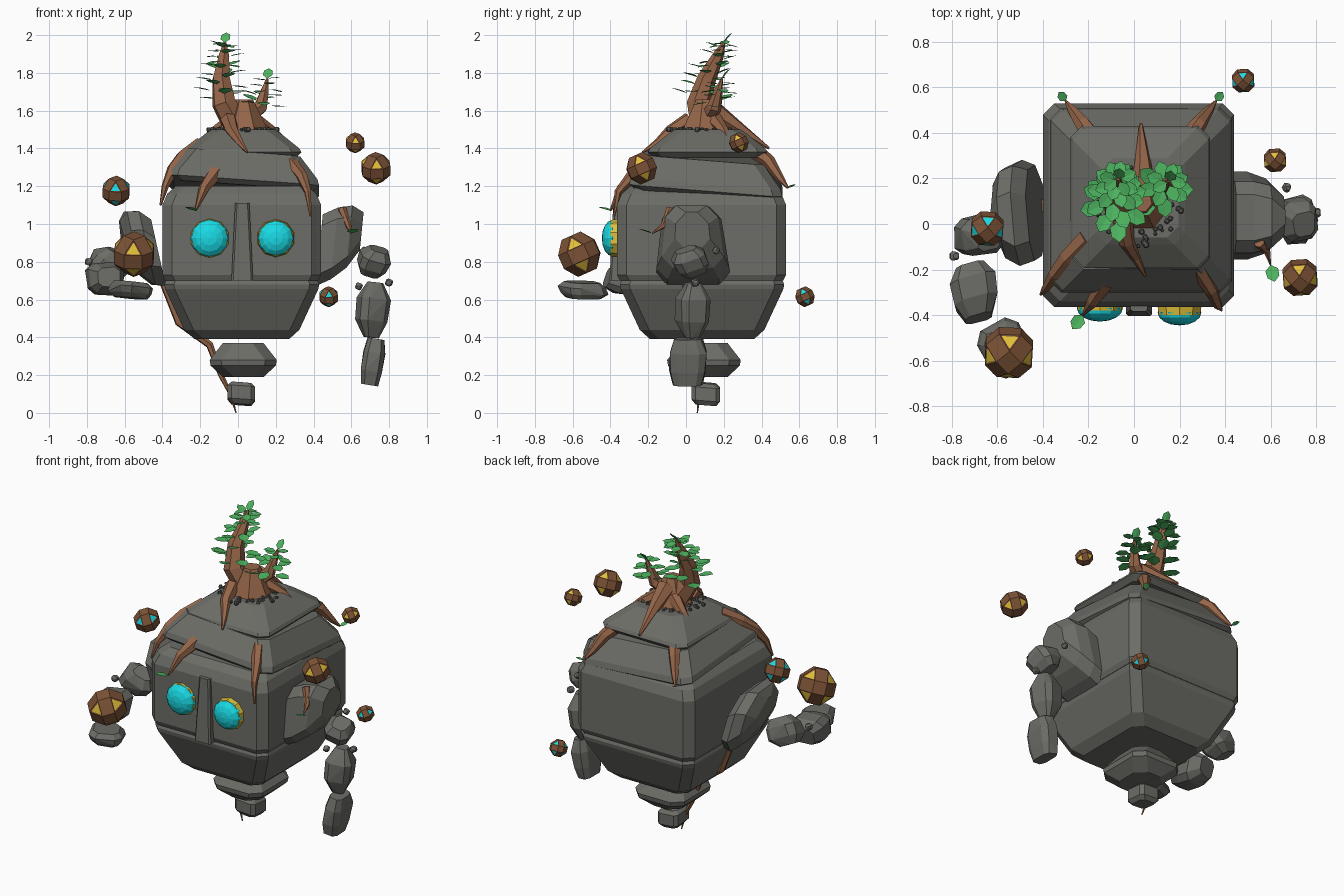
import bpy, bmesh, math, random
from mathutils import Vector, Matrix, Euler

if "Cube" in bpy.data.objects:
    bpy.data.objects.remove(bpy.data.objects["Cube"])

random.seed(4)

def material(name, r, g, b):
    m = bpy.data.materials.new(name)
    m.diffuse_color = (r, g, b, 1)
    m.use_nodes = True
    m.node_tree.nodes["Principled BSDF"].inputs["Base Color"].default_value = m.diffuse_color
    return m

STONE = material("grey stone", 0.15, 0.15, 0.135)
GRAVEL = material("dark gravel", 0.09, 0.09, 0.085)
BARK = material("root brown", 0.3, 0.13, 0.066)
WOOD = material("dark wood", 0.2, 0.083, 0.037)
GOLD = material("gold", 0.75, 0.52, 0.04)
CYAN = material("cyan glow", 0.01, 0.7, 0.78)
GREEN = material("leaf green", 0.075, 0.45, 0.115)

def finish(bm, name, *mats, fix=True):
    if fix:
        bmesh.ops.recalc_face_normals(bm, faces=bm.faces)
    me = bpy.data.meshes.new(name)
    bm.to_mesh(me)
    bm.free()
    for m in mats:
        me.materials.append(m)
    ob = bpy.data.objects.new(name, me)
    bpy.context.collection.objects.link(ob)

def skin(bm, rings):
    """Join equal-length vertex rings and cap both ends."""
    n = len(rings[0])
    for a, b in zip(rings, rings[1:]):
        for i in range(n):
            bm.faces.new((a[i], a[(i + 1) % n], b[(i + 1) % n], b[i]))
    bm.faces.new(rings[0][::-1])
    bm.faces.new(rings[-1])

def block(name, box, levels, chamfer=.05, place=lambda x, y, z: (x, y, z)):
    """Stack of chamfered rectangles: the box outline inset at each (height, inset)."""
    x0, x1, y0, y1 = box
    cx, cy, hx, hy = (x0 + x1) / 2, (y0 + y1) / 2, (x1 - x0) / 2, (y1 - y0) / 2
    bm = bmesh.new()
    rings = []
    for z, inset in levels:
        a, b, c = hx - inset, hy - inset, chamfer
        ring = []
        for sx, sy in ((1, 1), (-1, 1), (-1, -1), (1, -1)):
            pair = [(cx + sx * a, cy + sy * (b - c)), (cx + sx * (a - c), cy + sy * b)]
            ring += pair if sx == sy else pair[::-1]
        rings.append([bm.verts.new(place(x, y, z)) for x, y in ring])
    skin(bm, rings)
    finish(bm, name, STONE)

def hull(bm, pts):
    r = bmesh.ops.convex_hull(bm, input=[bm.verts.new(p) for p in pts])
    inner = {g for g in r["geom_interior"] + r["geom_unused"] if isinstance(g, bmesh.types.BMVert)}
    bmesh.ops.delete(bm, geom=list(inner), context='VERTS')
    bmesh.ops.dissolve_limit(bm, angle_limit=0.08, verts=bm.verts, edges=bm.edges)

def rock(name, centre, size, rot=(0, 0, 0), taper=.6, mat=STONE):
    """Irregular chamfered stone fitted exactly to a box."""
    q, pts = Euler(rot), []
    for sx in (-1, 1):
        for sy in (-1, 1):
            for z, s in ((-1, taper), (-.4, 1), (.4, 1), (1, taper)):
                s *= random.uniform(.85, 1.05)
                for a, b in ((1, .6), (.6, 1)):
                    p = Vector((sx * s * a * size[0], sy * s * b * size[1], z * size[2]))
                    p.rotate(q)
                    pts.append(p)
    mn = [min(p[i] for p in pts) for i in range(3)]
    mx = [max(p[i] for p in pts) for i in range(3)]
    bm = bmesh.new()
    hull(bm, [[centre[i] + ((p[i] - mn[i]) / (mx[i] - mn[i]) - .5) * size[i] for i in range(3)] for p in pts])
    finish(bm, name, mat)

# --- body, from cap down to tail
tilted = lambda x, y, z: (x, y, z - .07 * x - .08 * (y - .1))
block("cap", (-.28, .335, -.2, .43), [(1.35, .03), (1.38, 0), (1.4, .01), (1.48, .11), (1.5, .14)])
block("brow_ring", (-.37, .43, -.3, .51), [(1.18, .03), (1.205, 0), (1.24, .01), (1.36, .1)], place=tilted)
block("head", (-.4, .44, -.365, .53), [(.7, .015), (.73, 0), (1.1, 0), (1.16, .025), (1.2, .07)])
block("jaw", (-.39, .43, -.35, .52), [(.39, .16), (.44, .105), (.655, .005), (.68, 0), (.705, .01)])
block("nose", (-.035, .08, -.405, -.3), [(.7, 0), (1.11, .02)], .01)
block("tail_stone", (-.15, .205, -.1, .29), [(.19, .07), (.25, .005), (.28, 0), (.37, .07)], .06)
block("tail_tip", (-.055, .09, .03, .18), [(.045, .02), (.07, 0), (.14, 0), (.16, .02)], .02, tilted)

# --- shoulders: the same stack laid on its side and sheared
block("right_shoulder", (-.15, .22, .68, 1.06), [(.43, 0), (.51, 0), (.59, .025), (.655, .09)], .06,
      lambda u, v, w: (w + .1 * (v - .87), u * (1.6 - .75 * v), v + .45 * (w - .45)))
block("left_shoulder", (-.17, .27, .67, 1.06), [(.42, .02), (.48, 0), (.55, .03), (.6, .1)], .1,
      lambda u, v, w: (-w - .12 * max(u, 0) - .22 * (v - .86), u + .12 - .14 * v, v + .4 * (w - .46)))

# --- eyes: gold rim and faceted dome; the right one stands further out
for name, x, r, y in (("left", -.15, .109, -.355), ("right", .2, .103, -.375)):
    turn = Matrix.Translation((x, y, .925)) @ Matrix.Rotation(math.pi / 2, 4, 'X')
    bm = bmesh.new()
    bmesh.ops.create_cone(bm, cap_ends=True, segments=10, radius1=r, radius2=r * .93, depth=.05, matrix=turn)
    finish(bm, name + "_eye_rim", GOLD)
    bm = bmesh.new()
    bmesh.ops.create_uvsphere(bm, u_segments=12, v_segments=8, radius=r * .93,
                              matrix=turn @ Matrix.Translation((0, 0, .015)) @ Matrix.Scale(.58, 4, (0, 0, 1)))
    finish(bm, name + "_eye", CYAN)

# --- floating arm stones, pebbles and gravel round the stump
rock("right_upper_arm", (.72, .02, .8), (.18, .2, .18), (.4, .3, .2))
rock("right_forearm", (.715, .035, .545), (.19, .19, .3), (0, .1, .3), .45)
rock("right_hand", (.715, .01, .27), (.13, .2, .26), (0, .15, 0), .8)
rock("left_upper_arm", (-.68, -.045, .78), (.22, .19, .2), (.3, .5, .2))
rock("left_forearm", (-.705, -.3, .71), (.21, .28, .18), (1.4, 0, .2))
rock("left_hand", (-.57, -.545, .65), (.24, .27, .1), (0, .1, .5), .8)
for i, p in enumerate([(-.79, -.14, .8), (.67, .16, .86), (.64, 0, .67), (.8, .05, .69)]):
    rock(f"arm_pebble_{i}", p, (.042,) * 3, (i, .4, 0))
for i in range(70):
    a, d, s = random.uniform(0, math.tau), random.uniform(.11, .19), random.uniform(.012, .028)
    rock(f"gravel_{i}", (.02 + d * math.cos(a), .09 + d * math.sin(a), 1.5), (s, s, s), (0, 0, a), mat=GRAVEL)

# --- floating wooden orbs with coloured triangular insets
def orb(name, c, r, glow):
    bm = bmesh.new()
    hull(bm, [[s[i] * (1 if i == axis else .36) for i in range(3)] for axis in range(3)
              for s in [(x, y, z) for x in (-1, 1) for y in (-1, 1) for z in (-1, 1)]])
    bm.normal_update()
    tris = [f for f in bm.faces if len(f.verts) == 3]
    bmesh.ops.inset_individual(bm, faces=tris, thickness=.13, depth=-.03)
    for f in tris:
        f.material_index = 1
    turn = Matrix.Rotation(.42, 4, 'X') @ Matrix.Rotation(math.pi / 4 + .1 * c[0], 4, 'Z')
    bm.transform(Matrix.Translation(c) @ turn @ Matrix.Scale(r * .95, 4))
    finish(bm, name, WOOD, glow)

orb("orb_large", (-.55, -.565, .84), .113, GOLD)
orb("orb_left", (-.645, -.02, 1.175), .076, CYAN)
orb("orb_right", (.73, -.235, 1.295), .081, GOLD)
orb("orb_high", (.62, .28, 1.43), .052, GOLD)
orb("orb_back", (.48, .63, .615), .052, CYAN)

# --- roots, trunk and leaves
def leaf(bm, base, d, length):
    base, d = Vector(base), Vector(d).normalized()
    s = d.cross(Vector((0, 0, 1))).normalized()
    up = s.cross(d)
    v = lambda a, b: bm.verts.new(base + (d * a + s * b + up * abs(b) * .12) * length)
    b0, tip = v(0, 0), v(1, 0)
    bm.faces.new((b0, v(.3, .36), v(.72, .33), tip))
    bm.faces.new((b0, tip, v(.72, -.33), v(.3, -.36)))

def root(name, pts, r, tip_leaf=0):
    """Tube through the points, tapering from radius r to a tip."""
    bm = bmesh.new()
    P = [Vector(p) for p in pts]
    n, rings, side, prev = len(P) - 1, [], None, None
    for i, p in enumerate(P):
        t = (P[min(i + 1, n)] - P[max(i - 1, 0)]).normalized()
        if side is None:
            side = t.orthogonal().normalized()
        else:
            side.rotate(prev.rotation_difference(t))
        prev = t
        ri = r * (1 - .88 * (i / n) ** 1.3)
        rings.append([bm.verts.new(p + Matrix.Rotation(k * math.tau / 6, 3, t) @ side * ri) for k in range(6)])
    skin(bm, rings)
    finish(bm, name, BARK)
    if tip_leaf:
        d = P[-1] - P[-2]
        bm = bmesh.new()
        leaf(bm, P[-1], (d.x, d.y, .02), tip_leaf)
        finish(bm, name + "_leaf", GREEN, fix=False)

bm = bmesh.new()
bmesh.ops.create_cone(bm, cap_ends=True, segments=7, radius1=.14, radius2=.05, depth=.18,
                      matrix=Matrix.Translation((.03, .1, 1.57)))
finish(bm, "stump", BARK)
trunk = [(-.01, .1, 1.53), (-.075, .07, 1.64), (-.09, .11, 1.77), (-.075, .17, 1.89), (-.07, .2, 1.96)]
twig = [(.05, .12, 1.57), (.12, .15, 1.62), (.14, .17, 1.7), (.155, .19, 1.77)]
root("trunk", trunk, .078)
root("branch", twig, .05)
# roots from the stump over the cap
root("front_root", [(-.05, .02, 1.55), (-.03, -.08, 1.49), (.01, -.15, 1.43), (.05, -.23, 1.38)], .045)
root("back_root", [(.04, .14, 1.6), (.04, .26, 1.52), (.03, .44, 1.4)], .06)
for name, s in (("left", -1), ("right", 1)):
    root(f"side_{name}_root", [(.03 + s * .05, .15, 1.55), (.03 + s * .15, .2, 1.49), (.03 + s * .24, .23, 1.43)], .045)
    # roots pushing out from under the cap at the back corners
    root(f"back_{name}_root", [(.03 + s * x, y, z) for x, y, z in
         ((.2, .36, 1.39), (.255, .44, 1.33), (.3, .5, 1.24), (.33, .54, 1.19))], .045, .055)
root("left_root", [(-.2, -.06, 1.41), (-.29, -.15, 1.35), (-.345, -.22, 1.29), (-.385, -.28, 1.2), (-.41, -.31, 1.1)], .05)
root("brow_root", [(-.12, -.25, 1.27), (-.18, -.34, 1.19), (-.225, -.4, 1.07)], .045, .08)
root("right_root", [(.28, -.19, 1.32), (.34, -.29, 1.25), (.37, -.36, 1.17), (.385, -.38, 1.04)], .04)
root("tail_root", [(-.4, .08, .72), (-.31, .08, .48), (-.15, .07, .36), (-.09, .07, .2), (-.04, .07, .1), (-.01, .06, 0)], .028)
root("shoulder_root", [(.55, -.08, 1.08), (.585, -.12, .99), (.6, -.18, .95)], .025, .08)

def foliage(name, path, n, t0, reach, size):
    """Spiral of leaves climbing a path, shrinking towards its tip."""
    bm = bmesh.new()
    for i in range(n):
        t = t0 + (1 - t0) * i / (n - 1)
        s = t * (len(path) - 1)
        k = min(int(s), len(path) - 2)
        p = Vector(path[k]).lerp(Vector(path[k + 1]), s - k)
        d = Vector((math.cos(i * 2.4), math.sin(i * 2.4), random.uniform(-.25, .4)))
        leaf(bm, p + d * reach * (1.1 - t), d, size * (1.15 - .4 * t))
    leaf(bm, path[-1], (.1, .5, .6), size * .75)
    finish(bm, name, GREEN, fix=False)

foliage("trunk_leaves", trunk, 34, .26, .085, .095)
foliage("branch_leaves", twig, 14, .36, .06, .095)
